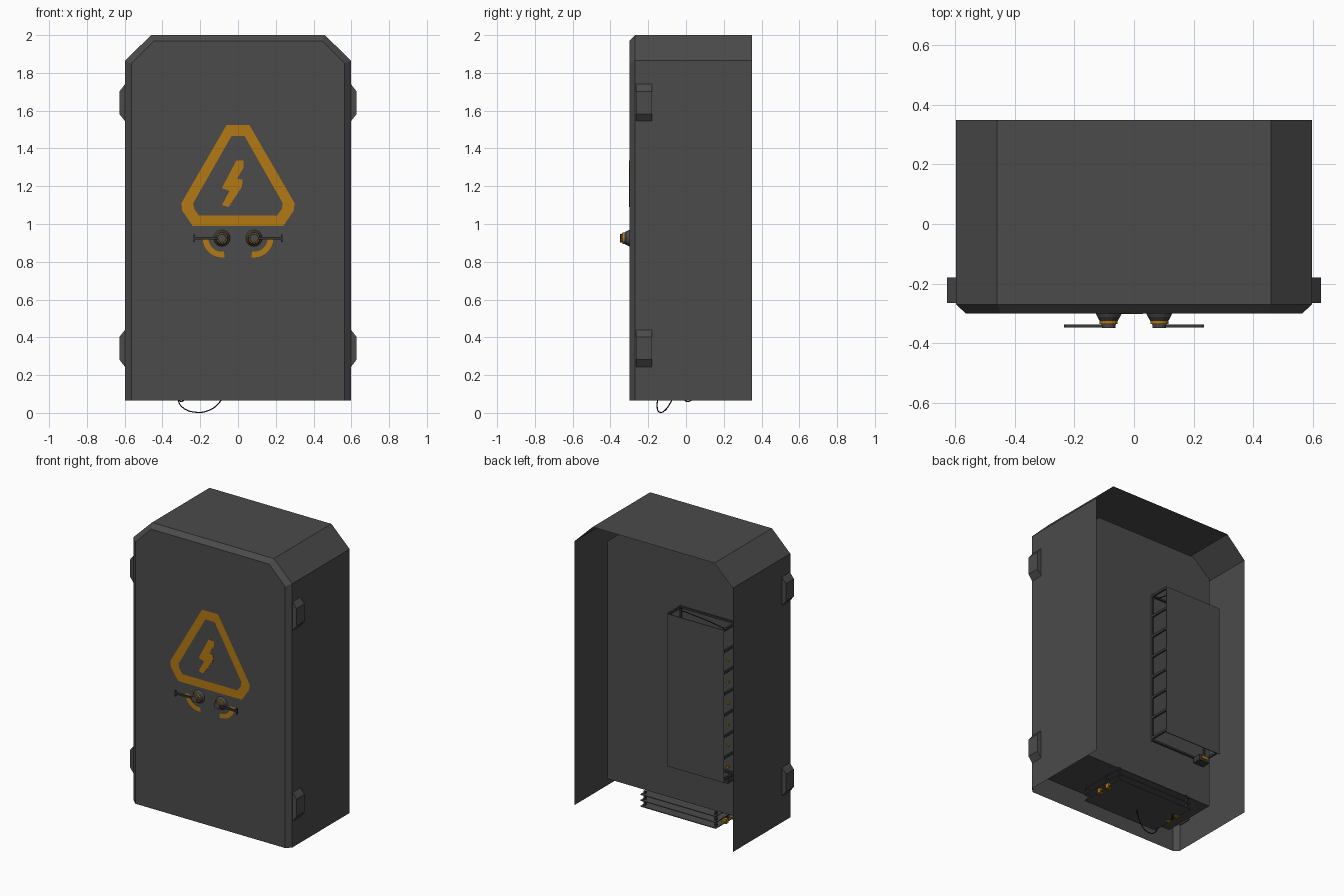
import bpy, bmesh, math
from mathutils import Matrix, Vector

cube = bpy.data.objects.get("Cube")
if cube:
    bpy.data.objects.remove(cube)


def material(name, rgb):
    m = bpy.data.materials.new(name)
    m.use_nodes = True
    m.diffuse_color = (*rgb, 1)
    node = m.node_tree.nodes["Principled BSDF"]
    node.inputs["Base Color"].default_value = (*rgb, 1)
    node.inputs["Roughness"].default_value = 0.7
    return m


GREY = material("painted grey steel", (0.07, 0.07, 0.07))
DARK = material("dark metal", (0.04, 0.04, 0.04))
ORANGE = material("warning orange", (0.45, 0.19, 0.006))
BLACK = material("black cable", (0.012, 0.012, 0.012))


def finish(bm, name, mat, normals=True):
    if normals:
        bmesh.ops.recalc_face_normals(bm, faces=bm.faces)
    me = bpy.data.meshes.new(name)
    bm.to_mesh(me)
    bm.free()
    me.materials.append(mat)
    ob = bpy.data.objects.new(name, me)
    bpy.context.collection.objects.link(ob)
    return ob


def strip(bm, a, b, closed):
    n = len(a)
    for i in range(n if closed else n - 1):
        j = (i + 1) % n
        bm.faces.new((a[i], a[j], b[j], b[i]))


def ring(bm, pts, y):
    return [bm.verts.new((x, y, z)) for x, z in pts]


def prism(name, pts, y0, y1, mat):
    bm = bmesh.new()
    a, b = ring(bm, pts, y0), ring(bm, pts, y1)
    strip(bm, a, b, True)
    bm.faces.new(a)
    bm.faces.new(b[::-1])
    return finish(bm, name, mat)


def add_box(bm, lo, hi):
    lo, hi = Vector(lo), Vector(hi)
    size = Matrix.Diagonal((*(hi - lo), 1))
    bmesh.ops.create_cube(bm, size=1, matrix=Matrix.Translation((lo + hi) / 2) @ size)


def boxes(name, spans, mat):
    bm = bmesh.new()
    for lo, hi in spans:
        add_box(bm, lo, hi)
    return finish(bm, name, mat)


def cable(name, pts, radius=0.003):
    cu = bpy.data.curves.new(name, "CURVE")
    cu.dimensions = "3D"
    cu.bevel_depth = radius
    cu.bevel_resolution = 1
    cu.resolution_u = 6
    sp = cu.splines.new("BEZIER")
    sp.bezier_points.add(len(pts) - 1)
    for p, co in zip(sp.bezier_points, pts):
        p.co = co
        p.handle_left_type = p.handle_right_type = "AUTO"
    cu.materials.append(BLACK)
    ob = bpy.data.objects.new(name, cu)
    bpy.context.collection.objects.link(ob)


def arch(half, bottom, shoulder, flat, top):
    right = [(flat, top), (half, shoulder), (half, bottom)]
    return [(-x, z) for x, z in right[::-1]] + right


# Outer shell: sheet walls, bevelled front, open back and bottom
bm = bmesh.new()
outer = arch(0.598, 0.065, 1.865, 0.46, 2.0)
back, rim = ring(bm, outer, 0.35), ring(bm, outer, -0.27)
front = ring(bm, arch(0.565, 0.065, 1.85, 0.445, 1.97), -0.30)
strip(bm, back, rim, False)
strip(bm, rim, front, False)
bm.faces.new(front)
finish(bm, "cabinet_shell", GREY)

# Closed inner housing
prism("inner_housing", arch(0.51, 0.18, 1.80, 0.38, 1.91), -0.27, 0.117, GREY)

# Hinges with sloped ends
for side, label in ((1, "left"), (-1, "right")):
    for z, level in ((0.342, "lower"), (1.642, "upper")):
        pts = [(side * x, z + h) for x, h in
               ((0.59, -0.098), (0.598, -0.098), (0.628, -0.06),
                (0.628, 0.06), (0.598, 0.098), (0.59, 0.098))]
        prism(f"{label}_{level}_hinge", pts, -0.266, -0.18, GREY)


# Warning triangle: a flat frame with a bolt inside
def mirrored(right):
    return right + [(-x, z) for x, z in right[::-1]]


tri_out = mirrored([(0.06, 1.525), (0.30, 1.11), (0.295, 1.07), (0.24, 0.99)])
tri_in = mirrored([(0.035, 1.465), (0.237, 1.11), (0.232, 1.08), (0.207, 1.045)])
bm = bmesh.new()
strip(bm, ring(bm, tri_out, -0.302), ring(bm, tri_in, -0.302), True)
finish(bm, "warning_triangle", ORANGE)
bolt = [(-0.01, 1.335), (0.03, 1.335), (0.03, 1.30), (-0.005, 1.24), (0.025, 1.235),
        (0.02, 1.195), (-0.05, 1.09), (-0.085, 1.10), (-0.045, 1.175), (-0.085, 1.19)]
prism("warning_bolt", bolt, -0.302, -0.3, ORANGE)

# Turn handles, each with a stepped knob, a lever and a painted arc
for side, label in ((1, "left"), (-1, "right")):
    cx, cz = side * 0.085, 0.925
    steps = (("base", 0.045, 0.038, -0.298, -0.312, GREY),
             ("collar", 0.038, 0.03, -0.312, -0.326, DARK),
             ("ring", 0.03, 0.03, -0.326, -0.336, ORANGE),
             ("cap", 0.024, 0.022, -0.336, -0.35, GREY))
    for part, r0, r1, y0, y1, mat in steps:
        bm = bmesh.new()
        place = Matrix.Translation((cx, (y0 + y1) / 2, cz)) @ Matrix.Rotation(math.pi / 2, 4, "X")
        bmesh.ops.create_cone(bm, cap_ends=True, segments=16, radius1=r0, radius2=r1,
                              depth=y0 - y1, matrix=place)
        finish(bm, f"{label}_knob_{part}", mat)
    spans = []
    for x0, x1, h in ((0.065, 0.235, 0.006), (0.228, 0.235, 0.02)):
        xs = sorted((side * x0, side * x1))
        spans.append(((xs[0], -0.347, cz - h), (xs[1], -0.337, cz + h)))
    boxes(f"{label}_lever", spans, DARK)
    bm = bmesh.new()
    arcs = []
    for r in (0.072, 0.102):
        angles = [math.radians(-98 + 12 * i) for i in range(9)]
        arcs.append(ring(bm, [(cx + side * r * math.cos(a), cz + r * math.sin(a))
                              for a in angles], -0.302))
    strip(bm, arcs[0], arcs[1], False)
    finish(bm, f"{label}_turn_mark", ORANGE)

# Equipment rack on the back of the housing
X0, X1, Y0, Y1, Z0, Z1 = -0.47, -0.04, 0.117, 0.264, 0.47, 1.51
boxes("rack_cover", [((X0, Y1 - 0.005, Z0), (X1, Y1, Z1))], GREY)
levels = [Z0 + 0.02 + i * 0.145 for i in range(8)]
rungs = [((x, Y0, z - 0.008), (x + 0.012, Y1 - 0.005, z + 0.008))
         for z in levels for x in (X0, X1 - 0.012)]
rails = [((x, Y0, Z0), (x + 0.012, Y0 + 0.012, Z1)) for x in (X0, X1 - 0.012)]
rails += [((X0, Y0, z), (X1, Y0 + 0.012, z + 0.012)) for z in (Z0, Z1 - 0.012)]
boxes("rack_frame", rungs + rails, DARK)
boxes("rack_terminals", [((x, 0.18, z + 0.05), (x + 0.014, 0.20, z + 0.062))
                         for z in levels[:6] for x in (X0 + 0.01,)], ORANGE)
boxes("rack_connector", [((-0.45, 0.13, 0.43), (-0.37, 0.19, 0.469))], DARK)
boxes("rack_connector_pins", [((-0.43, 0.19, 0.445), (-0.39, 0.195, 0.465))], ORANGE)
cable("rack_cable", [(-0.07, 0.14, 1.49), (-0.16, 0.20, 1.52),
                     (-0.28, 0.17, 1.49), (-0.44, 0.22, 1.50)])

# Stacked trays hanging below the housing
boxes("lower_trays", [((-0.33, -0.19, z), (0.24, 0.15, z + 0.005))
                      for z in (0.075, 0.115, 0.155)], GREY)
boxes("tray_posts", [((x, y, 0.08), (x + 0.012, y + 0.012, 0.18))
                     for x in (-0.32, 0.215) for y in (-0.18, 0.0, 0.12)], DARK)
boxes("tray_terminals", [((x, y, 0.069), (x + 0.03, y + 0.025, 0.1))
                         for x in (-0.335, 0.215) for y in (-0.06, 0.02)], ORANGE)
cable("hanging_cable", [(-0.32, -0.15, 0.075), (-0.30, -0.153, 0.035), (-0.23, -0.14, 0.004),
                        (-0.14, -0.105, 0.02), (-0.08, -0.07, 0.075)])
cable("short_cable", [(-0.32, -0.02, 0.075), (-0.30, 0.01, 0.06), (-0.28, 0.04, 0.075)])
